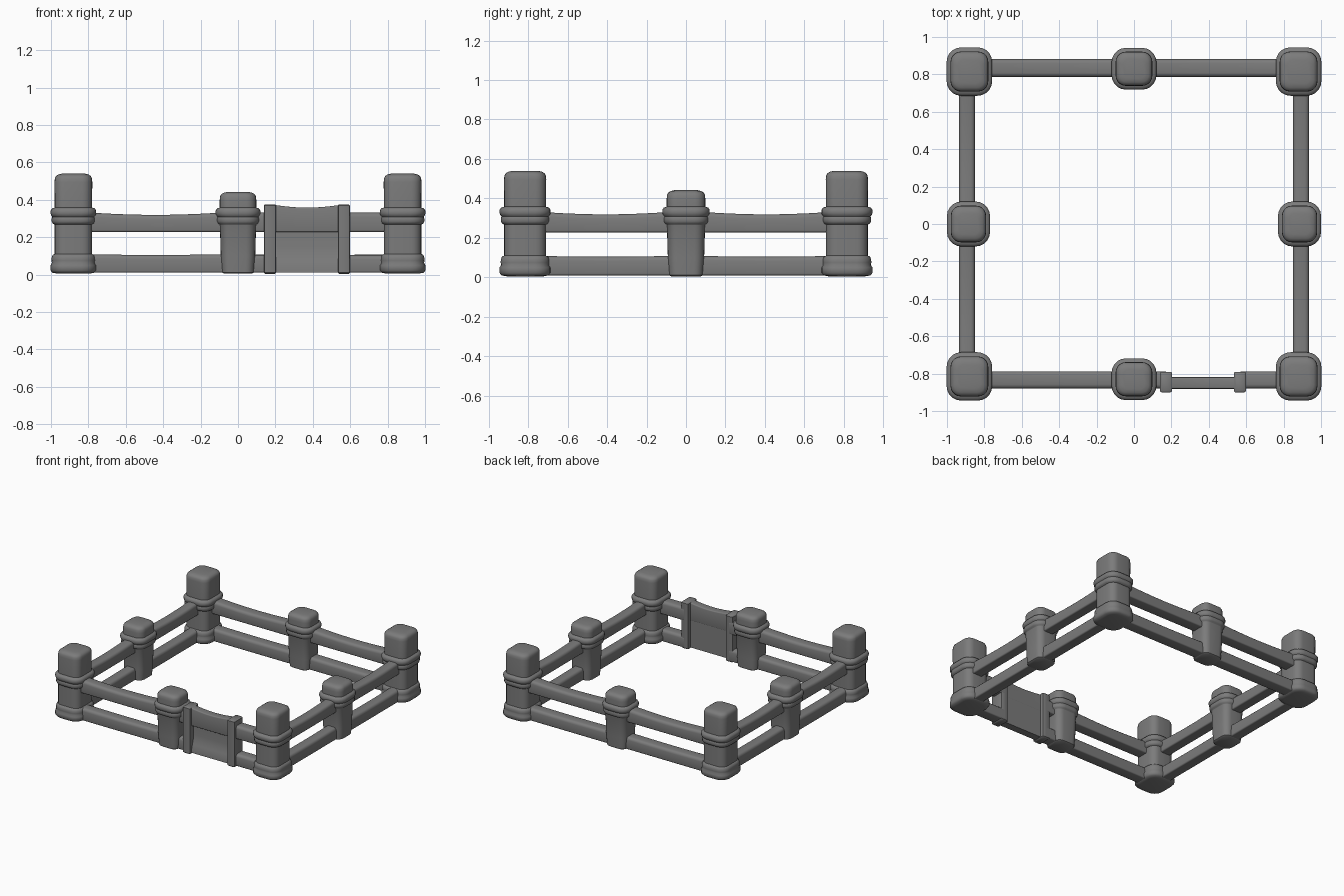
import bpy, bmesh, math
from mathutils import Vector

if "Cube" in bpy.data.objects:
    bpy.data.objects.remove(bpy.data.objects["Cube"])

# Dark grey shared by every part
grey = bpy.data.materials.new("dark_grey")
grey.diffuse_color = (.2, .2, .2, 1)
grey.use_nodes = True
grey.node_tree.nodes["Principled BSDF"].inputs["Base Color"].default_value = grey.diffuse_color


def rounded_rect(hx, hy, r, n=5, r_low=None):
    """Rounded rectangle outline, counter-clockwise; r_low rounds the lower side."""
    pts = []
    for k, (sx, sy) in enumerate([(1, 1), (-1, 1), (-1, -1), (1, -1)]):
        c = r_low if r_low and sy < 0 else r
        for i in range(n + 1):
            a = math.pi / 2 * (k + i / n)
            pts.append((sx * (hx - c) + c * math.cos(a),
                        sy * (hy - c) + c * math.sin(a)))
    return pts


def loft(name, rings, angle=40):
    """Skin closed rings of points and cap both ends."""
    bm = bmesh.new()
    rows = [[bm.verts.new(p) for p in ring] for ring in rings]
    n = len(rows[0])
    for a, b in zip(rows, rows[1:]):
        for i in range(n):
            j = (i + 1) % n
            bm.faces.new((a[i], a[j], b[j], b[i]))
    bm.faces.new(rows[0][::-1])
    bm.faces.new(rows[-1])
    bmesh.ops.recalc_face_normals(bm, faces=bm.faces)
    me = bpy.data.meshes.new(name)
    bm.to_mesh(me)
    bm.free()
    me.materials.append(grey)
    ob = bpy.data.objects.new(name, me)
    bpy.context.collection.objects.link(ob)
    bpy.ops.object.select_all(action='DESELECT')
    ob.select_set(True)
    bpy.context.view_layer.objects.active = ob
    bpy.ops.object.shade_smooth_by_angle(angle=math.radians(angle))
    return ob


def post(name, x, y, profile, fx=1.0, fy=1.0):
    """Rounded square post from a (half width, z) profile; bands are rounder."""
    loft(name, [[(x + px, y + py, z) for px, py in
                 rounded_rect(h * fx, h * fy, h * (.64 if h > .104 else .54))]
                for h, z in profile], 50)


def bands(h, z):
    """Two stacked soft bands around a post, 0.09 tall."""
    return [(h - .020, z), (h - .009, z + .005), (h - .004, z + .016),
            (h - .004, z + .032), (h - .007, z + .041), (h - .001, z + .048),
            (h + .002, z + .058), (h + .002, z + .074), (h - .006, z + .086),
            (h - .020, z + .090)]


def top(h, z):
    """Softly domed post head ending at z."""
    return [(h, z - .045), (h - .002, z - .025), (h - .008, z - .013),
            (h - .020, z - .005), (h - .040, z)]


def rail(name, a, b, half, z0, z1, sag=0.0, r=.022, steps=8, r_low=.010):
    """Beam from a to b (xy points), rounded on top, whose top edge dips by sag."""
    a, b = Vector(a), Vector(b)
    d = (b - a).normalized()
    side = Vector((-d.y, d.x))
    rings = []
    for i in range(steps + 1):
        t = i / steps
        zt = z1 - sag * math.sin(math.pi * t)
        c = a.lerp(b, t)
        ring = []
        for u, v in rounded_rect(half, (zt - z0) / 2, r, 3, r_low):
            p = c + side * u
            ring.append((p.x, p.y, (z0 + zt) / 2 + v))
        rings.append(ring)
    loft(name, rings)


CX, CY = .88, .815    # corner post centres
MX, MY = .885, .83    # middle post centres
RX, RY = .893, .834   # rail lines

# Corner posts: foot band, shaft, upper band, head
foot = [(.085, .005), (.112, .010), (.122, .022), (.122, .050), (.115, .063),
        (.117, .075), (.116, .092), (.110, .106), (.100, .110)]
corner = foot + bands(.120, .268) + [(.100, .36)] + top(.101, .54)
for sx in (-1, 1):
    for sy in (-1, 1):
        post("corner_post", sx * CX, sy * CY, corner, 1.0, 1.06)

# Middle posts: tapered shaft, band, head
middle = [(.075, .005), (.086, .012), (.092, .10), (.097, .265)] \
    + bands(.118, .268) + [(.098, .36)] + top(.098, .442)
for s in (-1, 1):
    post("side_middle_post", s * MX, 0, middle, .96, 1.0)
    post("end_middle_post", 0, s * MY, middle, 1.0, .93)

# Rails: upper ones sag, lower ones nearly straight; the gate bay stays open
for label, z0, z1, sag in (("upper", .228, .337, .018), ("lower", .010, .110, .005)):
    for s in (-1, 1):
        for e in (-1, 1):
            rail(label + "_side_rail", (s * RX, 0), (s * RX, e * CY), .043, z0, z1, sag)
        rail(label + "_back_rail", (0, RY), (s * CX, RY), .048, z0, z1, sag)
    rail(label + "_front_rail", (-CX, -RY), (0, -RY), .046, z0, z1, sag)
    rail(label + "_front_rail_stub", (0, -RY), (.17, -RY), .046, z0, z1 - .004)
    rail(label + "_front_rail_short", (.57, -RY), (CX, -RY), .046, z0, z1 - .006)

# Gate uprights
for x in (.171, .566):
    loft("gate_upright", [[(x + u, -.845 + v, z) for u, v in
         rounded_rect(.032 - i, .055 - i, .008, 2)]
         for z, i in ((.004, .006), (.010, 0), (.370, 0), (.376, .006))])

# Gate top board with a dipped edge
rail("gate_top_board", (.18, -.85), (.56, -.85), .031, .228, .374, .016, .008, 12, .006)

# Gate lower panel: flat back, front curving out towards the foot
curve = [(-.852, .235), (-.853, .15), (-.858, .11), (-.868, .075), (-.878, .045), (-.880, .012)]
loft("gate_lower_panel", [[(x, y, z) for y, z in curve + [(-.820, .012), (-.820, .235)]]
                          for x in (.18, .56)])
